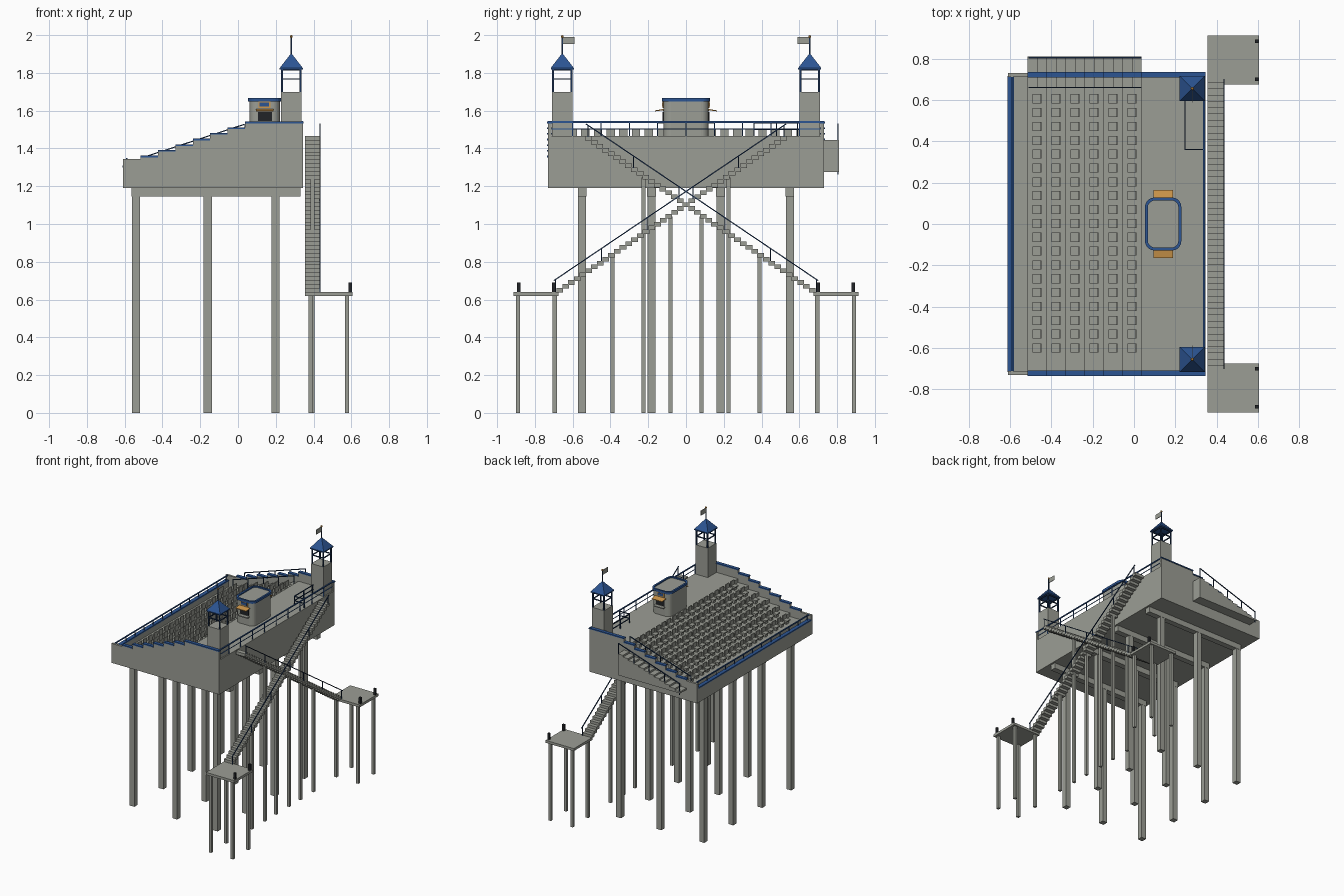
import bpy, bmesh, math
from mathutils import Vector, Matrix

if "Cube" in bpy.data.objects:
    bpy.data.objects.remove(bpy.data.objects["Cube"])


def material(name, rgb):
    m = bpy.data.materials.new(name)
    m.diffuse_color = (*rgb, 1)
    m.use_nodes = True
    m.node_tree.nodes["Principled BSDF"].inputs["Base Color"].default_value = m.diffuse_color
    return m


GREY = material("concrete grey", (0.33, 0.34, 0.30))
BLUE = material("trim blue", (0.025, 0.09, 0.29))
NAVY = material("rail navy", (0.012, 0.035, 0.10))
ORANGE = material("awning orange", (0.62, 0.31, 0.07))
BLACK = material("dark", (0.015, 0.017, 0.02))
WALL = 0.73


class Part:
    """Collects simple solids into one object."""
    def __init__(self, name, mat):
        self.name, self.mat, self.bm = name, mat, bmesh.new()

    def box(self, x0, x1, y0, y1, z0, z1):
        mat = Matrix.Translation(((x0 + x1) / 2, (y0 + y1) / 2, (z0 + z1) / 2)) @ \
            Matrix.Diagonal((abs(x1 - x0), abs(y1 - y0), abs(z1 - z0), 1))
        bmesh.ops.create_cube(self.bm, size=1, matrix=mat)
        return self

    def post(self, x, y, z0, z1, w):
        return self.box(x - w / 2, x + w / 2, y - w / 2, y + w / 2, z0, z1)

    def bar(self, a, b, w=0.006):
        a, b = Vector(a), Vector(b)
        rot = (b - a).to_track_quat('Z', 'Y').to_matrix().to_4x4()
        mat = Matrix.Translation((a + b) / 2) @ rot @ Matrix.Diagonal((w, w, (b - a).length, 1))
        bmesh.ops.create_cube(self.bm, size=1, matrix=mat)
        return self

    def extrude(self, pts, move):
        f = self.bm.faces.new([self.bm.verts.new(p) for p in pts])
        r = bmesh.ops.extrude_face_region(self.bm, geom=[f], use_keep_orig=True)
        bmesh.ops.translate(self.bm, vec=move, verts=[v for v in r["geom"] if isinstance(v, bmesh.types.BMVert)])
        return self

    def done(self):
        bmesh.ops.recalc_face_normals(self.bm, faces=self.bm.faces)
        me = bpy.data.meshes.new(self.name)
        self.bm.to_mesh(me)
        self.bm.free()
        me.materials.append(self.mat)
        ob = bpy.data.objects.new(self.name, me)
        bpy.context.collection.objects.link(ob)
        return ob


# Tier layout: six seat rows falling towards -x
X0, STEP, RISE, DECK = 0.037, 0.092, 0.03, 1.465
tiers = [(X0 - STEP * (k + 1), X0 - STEP * k, DECK - RISE * (k + 1)) for k in range(6)]


def stepped(lift, front_z, front_x):
    pts = [(0.345, 1.19), (0.345, DECK + lift), (X0, DECK + lift)]
    for x0, x1, z in tiers:
        pts += [(x1, z + lift), (x0, z + lift)]
    return pts + [(tiers[-1][0], front_z), (front_x, front_z), (front_x, 1.19)]


# Hull with stepped floor, and its side and front parapets
Part("stepped_deck", GREY).extrude([(x, -0.715, z) for x, z in stepped(0, 1.255, -0.605)], (0, 1.43, 0)).done()
walls, caps = Part("side_walls", GREY), Part("wall_caps", BLUE)
for s in (-1, 1):
    walls.extrude([(x, s * 0.712, z) for x, z in stepped(0.07, 1.345, -0.61)], (0, s * 0.018, 0))
    for x0, x1, z in tiers + [(X0, 0.347, DECK)]:
        caps.box(x0, x1, s * 0.708, s * 0.735, z + 0.068, z + 0.077)
walls.done()
caps.done()
Part("front_wall", GREY).box(-0.61, -0.583, -0.715, 0.715, 1.19, 1.30).done()
Part("front_cap", BLUE).box(-0.611, -0.58, -0.715, 0.715, 1.30, 1.31).done()
rail = Part("front_rail", BLUE).bar((-0.59, -0.712, 1.345), (-0.59, 0.712, 1.345), 0.008)
for i in range(13):
    rail.post(-0.59, -0.69 + i * 0.115, 1.31, 1.345, 0.005)
rail.done()

# Half-height aisle steps along one side
aisle = Part("aisle_steps", GREY)
for x0, x1, z in tiers:
    aisle.box((x0 + x1) / 2, x1, 0.66, 0.714, z - 0.01, z + RISE / 2)
aisle.done()

# Seats
seats = Part("seats", GREY)
for x0, x1, z in tiers:
    x = (x0 + x1) / 2
    for i in range(19):
        y = (i - 9) * 0.067 + 0.003
        seats.box(x - 0.022, x + 0.022, y - 0.022, y + 0.022, z + 0.024, z + 0.032)
        seats.box(x + 0.014, x + 0.022, y - 0.022, y + 0.022, z + 0.030, z + 0.066)
        seats.box(x - 0.012, x + 0.012, y - 0.014, y + 0.014, z, z + 0.025)
seats.done()

# Main piles and cross beams
piles, beams = Part("main_piles", GREY), Part("cross_beams", GREY)
for y in (-0.55, -0.183, 0.183, 0.55):
    beams.box(-0.565, 0.33, y - 0.023, y + 0.023, 1.145, 1.19)
    for x in (-0.54, -0.16, 0.198):
        piles.post(x, y, 0, 1.145, 0.043)
piles.done()
beams.done()

# Outer side stair with sloping handrails
outer, orail = Part("outer_side_stair", GREY), Part("side_stair_rails", NAVY)
pts = [(0.037, 1.275)]
for i in range(12):
    z = 1.445 - i * 0.0142
    pts += [(0.037 - i * 0.046, z), (0.037 - (i + 1) * 0.046, z)]
pts.append((-0.515, 1.275))
outer.extrude([(x, 0.73, z) for x, z in pts], (0, 0.08, 0)).done()
for y in (0.805, 0.66):
    orail.bar((0.035, y, 1.528), (-0.51, y, 1.35))
    for i in range(5):
        t = i / 4
        x, z = 0.033 - 0.54 * t, 1.527 - 0.176 * t
        orail.bar((x, y, z), (x, y, z - 0.09), 0.005)
orail.done()

# Crossing access stairs, their supports, landings and bollards
stairs, srail = Part("crossing_stairs", GREY), Part("crossing_stair_rails", NAVY)
legs, land, boll = Part("stair_piles", GREY), Part("landings", GREY), Part("bollards", BLACK)
N = 40
for s in (-1, 1):
    for i in range(N):
        y, z = -0.685 + i * 1.215 / N, 0.64 + i * 0.825 / N
        stairs.box(0.355, 0.435, s * y, s * (y + 0.035), z - 0.003, z + 0.021)
    srail.bar((0.435, s * -0.70, 0.70), (0.435, s * 0.53, 1.53))
    for i in range(6):
        y, z = -0.69 + i * 0.242, 0.705 + i * 0.164
        srail.bar((0.435, s * y, z), (0.435, s * y, z - 0.065), 0.005)
    for y, z in ((0.39, 0.835), (0.225, 1.245), (0.082, 1.04)):
        legs.post(0.395, s * y, 0, z, 0.021)
    land.box(0.355, 0.605, s * 0.675, s * 0.912, 0.62, 0.64)
    for y in (0.695, 0.89):
        for x in (0.383, 0.577):
            legs.post(x, s * y, 0, 0.62, 0.022)
        boll.post(0.594, s * (y + 0.005 if y < 0.8 else y - 0.005), 0.64, 0.69, 0.017)
for p in (stairs, srail, legs, land, boll):
    p.done()

# Deck railings: rear edge and the enclosure by the stair head
rear = Part("rear_railing", BLUE)
for z in (1.54, 1.503):
    rear.bar((0.339, -0.73, z), (0.339, 0.73, z), 0.008 if z > 1.52 else 0.004)
for i in range(9):
    rear.post(0.339, -0.6 + i * 0.15, DECK, 1.54, 0.005)
rear.done()
gate = Part("stair_head_railing", NAVY)
for z in (1.535, 1.50):
    gate.bar((0.247, 0.60, z), (0.247, 0.36, z)).bar((0.247, 0.36, z), (0.335, 0.36, z))
for x, y in ((0.247, 0.36), (0.247, 0.48), (0.247, 0.59), (0.335, 0.36)):
    gate.post(x, y, DECK, 1.535, 0.006)
gate.done()


# Rounded kiosk
def rounded(hx, hy, r, z):
    out = []
    for q, (sx, sy) in enumerate(((1, 1), (-1, 1), (-1, -1), (1, -1))):
        for k in range(6):
            a = math.radians(90 * q + 18 * k)
            out.append((0.141 + sx * (hx - r) + r * math.cos(a), sy * (hy - r) + r * math.sin(a), z))
    return out


Part("kiosk_body", GREY).extrude(rounded(0.081, 0.12, 0.04, DECK), (0, 0, 0.192)).done()
rim = Part("kiosk_roof_rim", BLUE)
loops = [[rim.bm.verts.new(p) for p in rounded(hx, hx + 0.04, r, z)] for hx, r, z in
         ((0.088, 0.045, 1.648), (0.088, 0.045, 1.666), (0.074, 0.034, 1.666), (0.074, 0.034, 1.648))]
for a, b in zip(loops, loops[1:] + loops[:1]):
    for i in range(24):
        j = (i + 1) % 24
        rim.bm.faces.new((a[i], a[j], b[j], b[i]))
rim.done()
hatch, awning, sign = Part("kiosk_hatches", BLACK), Part("kiosk_awnings", ORANGE), Part("kiosk_sign_panels", BLUE)
counter = Part("kiosk_counters", GREY)
for s in (-1, 1):
    hatch.box(0.105, 0.18, s * 0.118, s * 0.125, 1.545, 1.592)
    awning.box(0.108, 0.172, s * 0.118, s * 0.124, 1.615, 1.648)
    awning.bar((0.141, s * 0.12, 1.604), (0.141, s * 0.121, 1.604), 0.01)
    awning.extrude([(0.095, s * 0.12, 1.609), (0.095, s * 0.165, 1.601),
                    (0.095, s * 0.165, 1.596), (0.095, s * 0.12, 1.602)], (0.094, 0, 0))
    sign.box(0.115, 0.165, s * 0.122, s * 0.127, 1.621, 1.642)
    counter.box(0.10, 0.186, s * 0.118, s * 0.147, 1.532, 1.54)
for p in (hatch, awning, sign, counter):
    p.done()

# Corner towers with open lanterns, pyramid roofs and flags
shaft, lantern, roof = Part("tower_shafts", GREY), Part("tower_lanterns", NAVY), Part("tower_roofs", BLUE)
pole, flag, ball = Part("flag_poles", NAVY), Part("flags", GREY), Part("pole_finials", ORANGE)
CX = 0.282
for s in (-1, 1):
    cy = s * 0.655
    shaft.post(CX, cy, 1.44, 1.70, 0.108)
    c = [(CX + a * 0.049, cy + b * 0.049) for a, b in ((1, 1), (-1, 1), (-1, -1), (1, -1))]
    for i in range(4):
        lantern.post(*c[i], 1.70, 1.82, 0.009)
        for z in (1.768, 1.815):
            lantern.bar((*c[i], z), (*c[(i + 1) % 4], z), 0.007)
    roof.post(CX, cy, 1.818, 1.826, 0.122)
    bmesh.ops.create_cone(roof.bm, cap_ends=True, segments=4, radius1=0.0863, radius2=0.002, depth=0.077,
                          matrix=Matrix.Translation((CX, cy, 1.8645)) @ Matrix.Rotation(math.pi / 4, 4, 'Z'))
    pole.post(CX, cy, 1.89, 1.992, 0.006)
    flag.box(CX - 0.002, CX + 0.002, cy, cy - s * 0.066, 1.952, 1.99)
    bmesh.ops.create_icosphere(ball.bm, subdivisions=2, radius=0.008, matrix=Matrix.Translation((CX, cy, 1.992)))
for p in (shaft, lantern, roof, pole, flag, ball):
    p.done()
